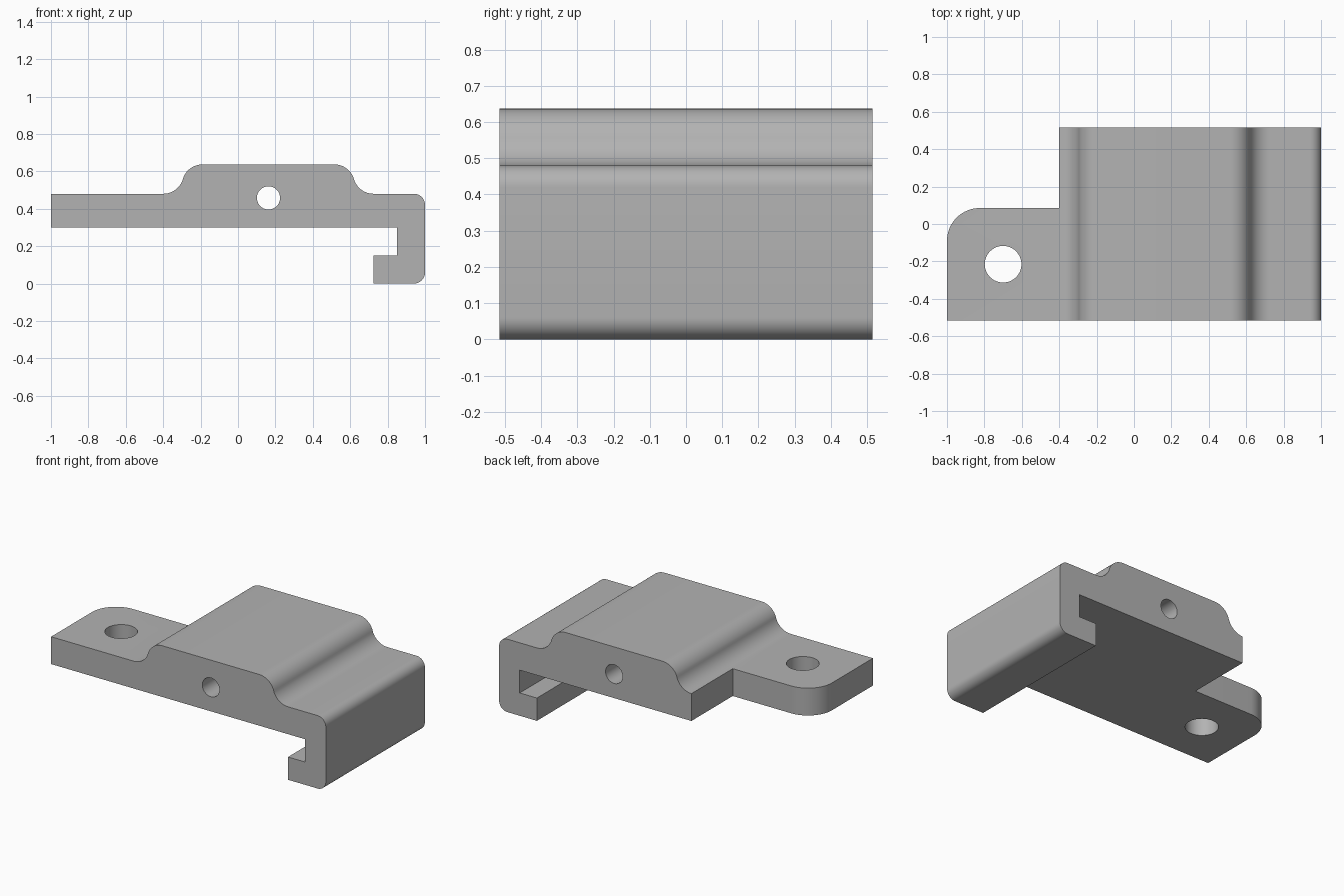
import bpy, bmesh
from math import sin, cos, radians, degrees, asin
from mathutils import Vector

old = bpy.data.objects.get("Cube")
if old:
    bpy.data.objects.remove(old, do_unlink=True)

HALF_DEPTH = 0.515
PLATE_BOTTOM, PLATE_TOP, RAISED_TOP = 0.30, 0.48, 0.637

grey = bpy.data.materials.new("satin_grey")
grey.use_nodes = True
GREY = (0.45, 0.45, 0.45, 1)
grey.diffuse_color = GREY
grey.node_tree.nodes["Principled BSDF"].inputs["Base Color"].default_value = GREY


def arc(cx, cy, r, start, end, steps=12):
    angles = [radians(start + (end - start) * i / steps) for i in range(steps + 1)]
    return [(cx + r * cos(a), cy + r * sin(a)) for a in angles]


def extrude(name, points, place, direction):
    """Turn a closed 2D outline into a solid."""
    bm = bmesh.new()
    face = bm.faces.new([bm.verts.new(place(u, v)) for u, v in points])
    new = bmesh.ops.extrude_face_region(bm, geom=[face])["geom"]
    bmesh.ops.translate(bm, vec=Vector(direction),
                        verts=[g for g in new if isinstance(g, bmesh.types.BMVert)])
    bmesh.ops.recalc_face_normals(bm, faces=bm.faces)
    mesh = bpy.data.meshes.new(name)
    bm.to_mesh(mesh)
    bm.free()
    mesh.materials.append(grey)
    obj = bpy.data.objects.new(name, mesh)
    bpy.context.collection.objects.link(obj)
    return obj


def cut(target, cutter):
    cutter.hide_render = True
    bpy.context.view_layer.objects.active = target
    mod = target.modifiers.new(cutter.name, "BOOLEAN")
    mod.operation, mod.solver, mod.object = "DIFFERENCE", "EXACT", cutter
    bpy.ops.object.modifier_apply(modifier=mod.name)
    bpy.data.objects.remove(cutter, do_unlink=True)


# Side profile: plate, raised block with S-shaped flanks, hooked lip
r, width = 0.11, 0.21
tilt = degrees(asin((2 * r - (RAISED_TOP - PLATE_TOP)) / (2 * r)))
left, right, corner = -0.40, 0.725, 0.06
profile = [(-1, PLATE_BOTTOM), (-1, PLATE_TOP)]
profile += arc(left, PLATE_TOP + r, r, -90, -tilt)
profile += arc(left + width, RAISED_TOP - r, r, 180 - tilt, 90)[1:]
profile += arc(right - width, RAISED_TOP - r, r, 90, tilt)
profile += arc(right, PLATE_TOP + r, r, 180 + tilt, 270)[1:]
profile += arc(1 - corner, PLATE_TOP - corner, corner, 90, 0)
profile += arc(1 - corner, corner, corner, 0, -90)
profile += [(0.725, 0), (0.725, 0.15), (0.85, 0.15), (0.85, PLATE_BOTTOM)]
bracket = extrude("clamp_bracket", profile,
                  lambda x, z: (x, -HALF_DEPTH, z), (0, 2 * HALF_DEPTH, 0))

# Notch that narrows the mounting tab and rounds its back corner
tab_back, tab_r = 0.085, 0.175
notch = [(-1.2, 0.7), (left, 0.7), (left, tab_back)]
notch += arc(-1 + tab_r, tab_back - tab_r, tab_r, 90, 180, 16)
notch += [(-1.2, tab_back - tab_r)]
cut(bracket, extrude("tab_notch", notch, lambda x, y: (x, y, -0.2), (0, 0, 1.2)))

# Screw hole through the tab, pin hole through the raised block
screw = arc(-0.70, -0.215, 0.098, 0, 360, 48)[:-1]
cut(bracket, extrude("screw_hole", screw, lambda x, y: (x, y, -0.2), (0, 0, 1.2)))
pin = arc(0.163, 0.458, 0.062, 0, 360, 40)[:-1]
cut(bracket, extrude("pin_hole", pin, lambda x, z: (x, -1, z), (0, 2, 0)))

bpy.ops.object.select_all(action="DESELECT")
bracket.select_set(True)
bpy.context.view_layer.objects.active = bracket
bpy.ops.object.shade_smooth_by_angle(angle=radians(30))
